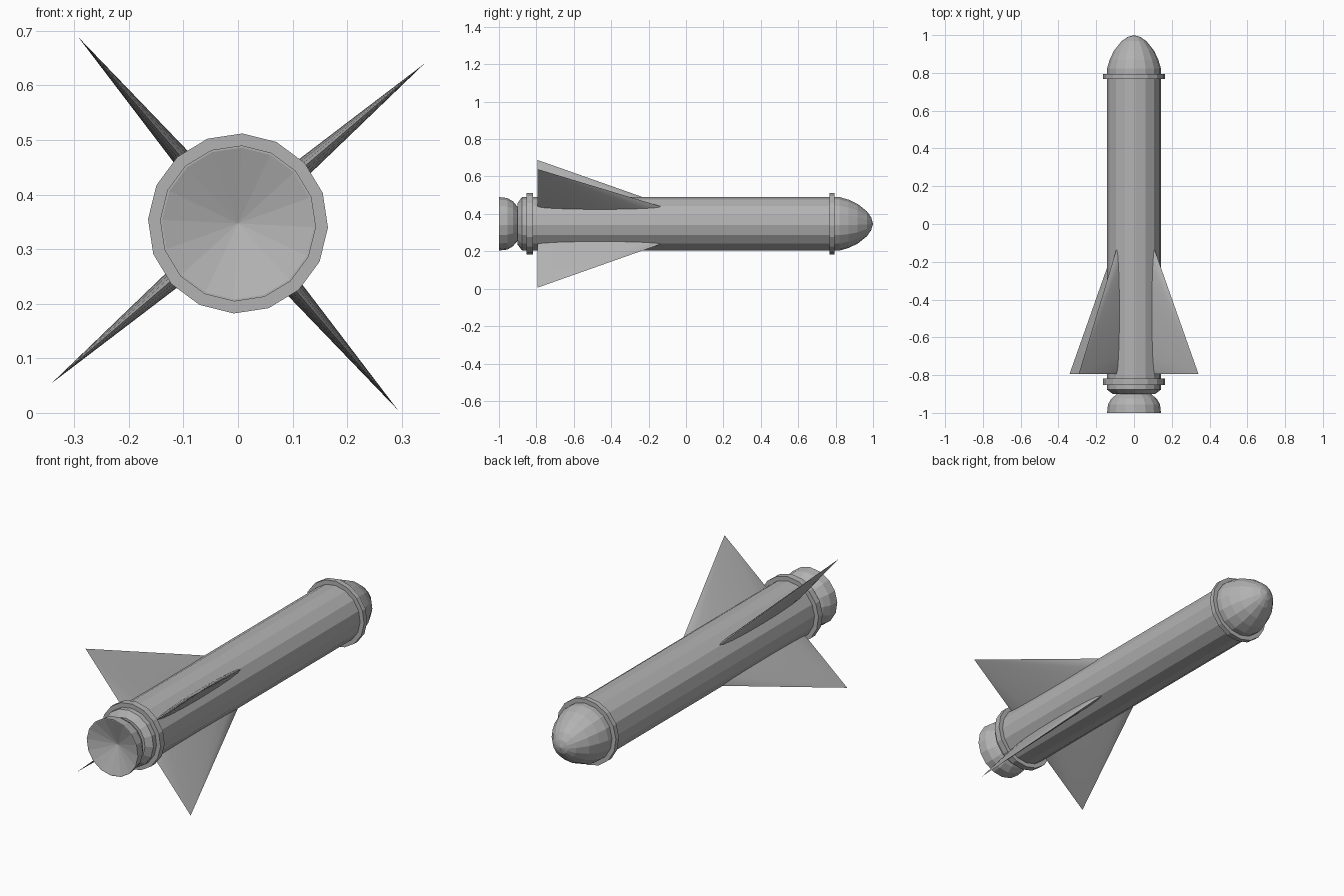
import bpy, bmesh, math

if "Cube" in bpy.data.objects:
    bpy.data.objects.remove(bpy.data.objects["Cube"])

CZ = 0.347                    # height of the body axis
SIDES = 16
TURN = math.radians(-2.7)     # slight roll of the faceted body

grey = bpy.data.materials.new("plain grey")
grey.diffuse_color = (0.45, 0.45, 0.45, 1)
grey.use_nodes = True
grey.node_tree.nodes["Principled BSDF"].inputs["Base Color"].default_value = grey.diffuse_color


def finish(name, bm):
    bmesh.ops.recalc_face_normals(bm, faces=bm.faces)
    mesh = bpy.data.meshes.new(name)
    bm.to_mesh(mesh)
    bm.free()
    mesh.materials.append(grey)
    ob = bpy.data.objects.new(name, mesh)
    bpy.context.collection.objects.link(ob)
    return ob


def lathe(name, profile):
    """Spin (y, radius) points round the body axis; radius 0 becomes a pole."""
    bm = bmesh.new()
    rings = []
    for y, r in profile:
        n = SIDES if r > 0 else 1
        rings.append([bm.verts.new((r * math.cos(TURN + math.tau * i / SIDES), y,
                                    CZ + r * math.sin(TURN + math.tau * i / SIDES)))
                      for i in range(n)])
    for a, b in zip(rings, rings[1:]):
        for i in range(SIDES):
            quad = [a[i % len(a)], a[(i + 1) % len(a)], b[(i + 1) % len(b)], b[i % len(b)]]
            bm.faces.new(list(dict.fromkeys(quad)))
    return finish(name, bm)


# body tube with chamfered tail
lathe("body", [(-0.9, 0), (-0.9, 0.112), (-0.877, 0.143), (0.8, 0.143), (0.8, 0)])

# rounded nose
lathe("nose", [(0.79, 0), (0.79, 0.143), (0.822, 0.143), (0.87, 0.129), (0.918, 0.106),
               (0.968, 0.066), (0.99, 0.034), (1.0, 0)])

# collars
for name, y0, y1 in (("front_collar", 0.768, 0.793), ("rear_collar", -0.852, -0.819)):
    lathe(name, [(y0, 0), (y0, 0.165), (y1, 0.165), (y1, 0)])

# exhaust bell with a shallow dished end
lathe("exhaust_bell", [(-0.955, 0), (-1.0, 0.139), (-1.0, 0.143), (-0.955, 0.138),
                       (-0.925, 0.12), (-0.898, 0.088), (-0.88, 0.08), (-0.88, 0)])


# fins: a lens-shaped root drawn up to a point
def fin(name, angle):
    bm = bmesh.new()
    out = (math.cos(angle), math.sin(angle))
    root, tip, steps = 0.12, 0.45, 8
    y_back, y_front, half = -0.795, -0.085, 0.019

    def point(r, y, t):
        return bm.verts.new((r * out[0] - t * out[1], y, CZ + r * out[1] + t * out[0]))

    loop = []
    for i in range(2 * steps):
        a = math.pi * i / steps
        y = (y_back + y_front) / 2 + math.cos(a) * (y_front - y_back) / 2
        loop.append(point(root, y, half * math.sin(a)))
    top = point(tip, y_back, 0)
    bm.faces.new(loop)
    for i in range(len(loop)):
        bm.faces.new((loop[i], loop[(i + 1) % len(loop)], top))
    ob = finish(name, bm)
    ob.data.shade_smooth()
    ob.data.set_sharp_from_angle(angle=math.radians(30))


for k in range(4):
    fin(f"fin_{k + 1}", math.radians(40.6 + 90 * k))
